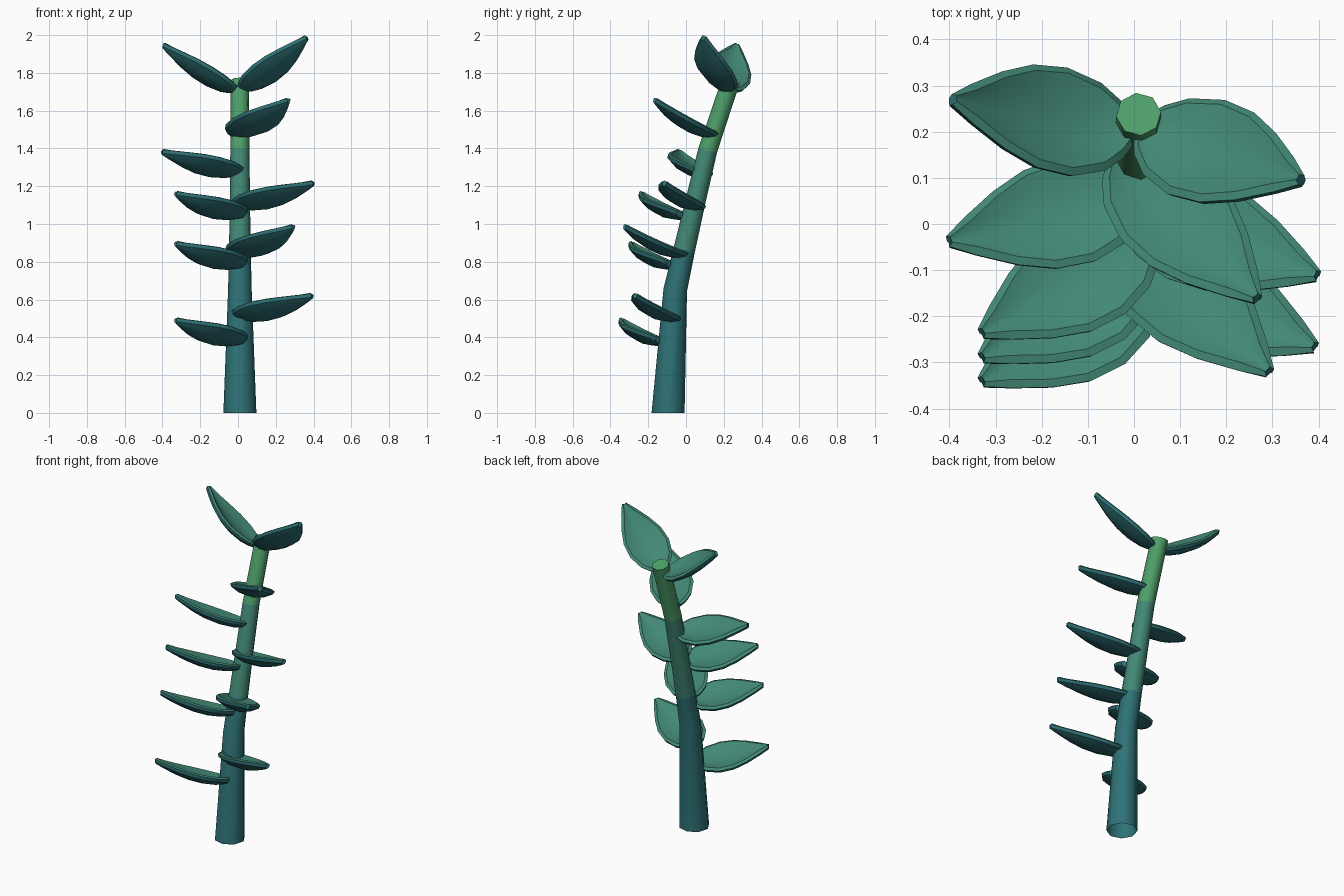
import bpy, bmesh, math
from mathutils import Vector

if "Cube" in bpy.data.objects:
    bpy.data.objects.remove(bpy.data.objects["Cube"])


def material(name, r, g, b):
    lin = [((c / 255 + 0.055) / 1.055) ** 2.4 for c in (r, g, b)]
    m = bpy.data.materials.new(name)
    m.diffuse_color = (*lin, 1)
    m.use_nodes = True
    m.node_tree.nodes["Principled BSDF"].inputs["Base Color"].default_value = m.diffuse_color
    return m


TEAL = material("deep_teal", 46, 114, 118)
LEAF_GREEN = material("leaf_green", 66, 136, 117)
SHOOT_GREEN = material("shoot_green", 78, 160, 106)


def loft(name, rings, mats, rule, sharp_rule, cap_start=True):
    """Skin closed rings, cap the ends; rule(ring, strip) picks the material."""
    bm = bmesh.new()
    vs = [[bm.verts.new(p) for p in ring] for ring in rings]
    n = len(vs[0])
    for i in range(len(vs) - 1):
        for j in range(n):
            k = (j + 1) % n
            f = bm.faces.new((vs[i][j], vs[i][k], vs[i + 1][k], vs[i + 1][j]))
            f.material_index = rule(i, j)
            f.smooth = True
            if sharp_rule(j):
                bm.edges.get((vs[i][j], vs[i + 1][j])).smooth = False
    caps = [(vs[-1], len(vs) - 2)] + ([(vs[0], 0)] if cap_start else [])
    for ring, i in caps:
        f = bm.faces.new(ring)
        f.material_index = rule(i, n - 2)
        for e in f.edges:
            e.smooth = False
    bmesh.ops.recalc_face_normals(bm, faces=bm.faces)
    mesh = bpy.data.meshes.new(name)
    bm.to_mesh(mesh)
    bm.free()
    for m in mats:
        mesh.materials.append(m)
    ob = bpy.data.objects.new(name, mesh)
    bpy.context.collection.objects.link(ob)
    return ob


# Leaning, tapering stem, open underneath: (y, z, radius, tilt)
path = [(-0.095, 0.0, 0.088, 0), (-0.057, 0.65, 0.063, 0.12), (-0.01, 0.86, 0.058, 0.2),
        (0.05, 1.12, 0.054, 0.22), (0.115, 1.39, 0.051, 0.27), (0.238, 1.76, 0.049, 0.33)]
rings = []
for y, z, r, tilt in path:
    ring = []
    for k in range(8):
        a = math.tau * (k + 0.15) / 8
        d = r * math.sin(a)
        ring.append((0.01 + r * math.cos(a), y + d * math.cos(tilt), z - d * math.sin(tilt)))
    rings.append(ring)
loft("stem", rings, [TEAL, LEAF_GREEN, SHOOT_GREEN],
     lambda i, j: (0, 0, 1, 1, 2)[i], lambda j: False, cap_start=False)

# Leaf outline: (fraction along, half width)
OUTLINE = [(0, 0.034), (0.05, 0.066), (0.15, 0.101), (0.33, 0.125), (0.52, 0.119),
           (0.7, 0.089), (0.88, 0.046), (1, 0.012)]
LEAF_UP = Vector((0, 0.34, 0.94))  # leaves roll back with the lean of the stem


def leaf(name, base, tip):
    base, tip = Vector(base), Vector(tip)
    axis = tip - base
    side = axis.cross(LEAF_UP).normalized()
    up = side.cross(axis).normalized()
    rings = []
    for u, w in OUTLINE:
        rim = -0.012 * 4 * u * (1 - u)
        cup = w / 0.125
        inner = max(w - 0.016, w * 0.6)
        # cupped top, outer rim, then rounded belly
        sec = [(s * inner, rim - 0.028 * cup * (1 - s * s), 0.965) for s in (-1, -0.5, 0, 0.5, 1)]
        sec += [(w, rim - 0.008, 1), (w - min(0.006, w * 0.3), rim - 0.026, 0.985)]
        sec += [(s * inner * 0.85, rim - 0.028 - 0.036 * cup * (1 - 0.6 * s * s), 0.97)
                for s in (0.75, 0, -0.75)]
        sec += [(-w + min(0.006, w * 0.3), rim - 0.026, 0.985), (-w, rim - 0.008, 1)]
        rings.append([base + axis * (0.5 + (u - 0.5) * k) + side * v + up * h for v, h, k in sec])
    # strips 0-4 and 11 are the green face and its bevel, the rest the teal underside
    loft(name, rings, [LEAF_GREEN, TEAL],
         lambda i, j: 0 if j <= 4 or j == 11 else 1, lambda j: j in (0, 4, 5, 6, 10, 11))


# Leaves up the stem: base and tip
LEAVES = {
    "left_leaf_1": ((0.035, -0.128, 0.4), (-0.332, -0.34, 0.505)),
    "left_leaf_2": ((0.035, -0.073, 0.805), (-0.332, -0.288, 0.91)),
    "left_leaf_3": ((0.035, -0.018, 1.068), (-0.332, -0.235, 1.175)),
    "left_leaf_4": ((0.02, 0.075, 1.293), (-0.403, -0.035, 1.397)),
    "left_top_leaf": ((0.0, 0.205, 1.722), (-0.39, 0.273, 1.96)),
    "right_leaf_1": ((-0.02, -0.075, 0.53), (0.395, -0.265, 0.635)),
    "right_leaf_2": ((-0.035, -0.005, 0.86), (0.295, -0.32, 1.0)),
    "right_leaf_3": ((-0.02, 0.05, 1.12), (0.4, -0.11, 1.23)),
    "right_leaf_4": ((-0.035, 0.155, 1.49), (0.268, -0.16, 1.67)),
    "right_top_leaf": ((0.012, 0.215, 1.725), (0.36, 0.1, 2.0)),
}
for name, (b, t) in LEAVES.items():
    leaf(name, b, t)
